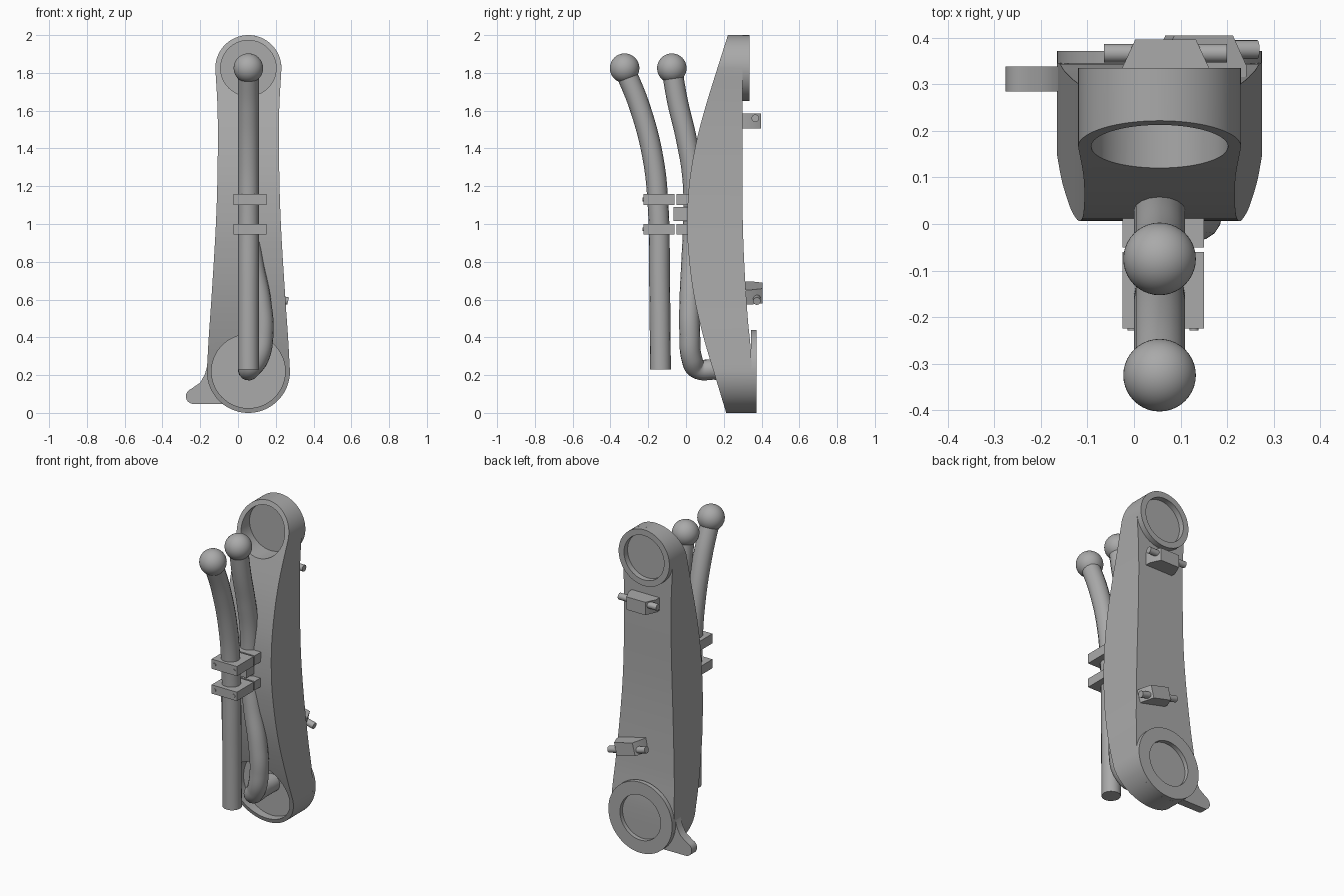
import bpy, bmesh, math
from mathutils import Matrix, Vector

old = bpy.data.objects.get("Cube")
if old:
    bpy.data.objects.remove(old, do_unlink=True)

CX = 0.055            # centre line of the arm
TOP_Z, TOP_R = 1.825, 0.175
LOW_Z, LOW_R = 0.22, 0.22

grey = bpy.data.materials.new("plain grey")
grey.use_nodes = True
GREY = (0.4, 0.4, 0.4, 1)
grey.diffuse_color = GREY
grey.node_tree.nodes["Principled BSDF"].inputs["Base Color"].default_value = GREY


def finish(name, bm, smooth=True):
    bmesh.ops.recalc_face_normals(bm, faces=bm.faces)
    mesh = bpy.data.meshes.new(name)
    bm.to_mesh(mesh)
    bm.free()
    mesh.materials.append(grey)
    ob = bpy.data.objects.new(name, mesh)
    bpy.context.collection.objects.link(ob)
    if smooth:
        shade(ob)
    return ob


def shade(ob):
    bpy.ops.object.select_all(action='DESELECT')
    ob.select_set(True)
    bpy.context.view_layer.objects.active = ob
    bpy.ops.object.shade_smooth_by_angle(angle=math.radians(30))


def curve_at(table, z):
    """Smooth interpolation through (z, value) pairs in rising z."""
    n = len(table)
    i = max(k for k in range(n - 1) if k == 0 or table[k][0] <= z)

    def slope(k):
        a, b = table[max(k - 1, 0)], table[min(k + 1, n - 1)]
        return (b[1] - a[1]) / (b[0] - a[0])
    (z0, v0), (z1, v1) = table[i], table[i + 1]
    h = z1 - z0
    t = (z - z0) / h
    return (v0 * (1 + 2 * t) * (1 - t) ** 2 + slope(i) * h * t * (1 - t) ** 2
            + v1 * t * t * (3 - 2 * t) - slope(i + 1) * h * t * t * (1 - t))


def prism(name, outline, lo, hi, place):
    """Extrude a 2D outline from lo to hi; place maps (u, v, depth) to xyz."""
    bm = bmesh.new()
    a, b = [[bm.verts.new(place(u, v, d)) for u, v in outline] for d in (lo, hi)]
    bm.faces.new(a)
    bm.faces.new(b)
    for i in range(len(a)):
        j = (i + 1) % len(a)
        bm.faces.new((a[i], a[j], b[j], b[i]))
    return finish(name, bm)


def box(name, x, y, z):
    return prism(name, [(x[0], y[0]), (x[1], y[0]), (x[1], y[1]), (x[0], y[1])],
                 z[0], z[1], lambda u, v, d: (u, v, d))


def rod(name, start, end, radius, segments=32):
    start, end = Vector(start), Vector(end)
    turn = (end - start).to_track_quat('Z', 'Y').to_matrix().to_4x4()
    bm = bmesh.new()
    bmesh.ops.create_cone(bm, cap_ends=True, segments=segments, radius1=radius,
                          radius2=radius, depth=(end - start).length,
                          matrix=Matrix.Translation((start + end) / 2) @ turn)
    return finish(name, bm)


def ring(name, z, outer, inner, y0, y1, n=64):
    bm = bmesh.new()
    loops = []
    for r, y in ((outer, y0), (outer, y1), (inner, y1), (inner, y0)):
        loops.append([bm.verts.new((CX + r * math.cos(a), y, z + r * math.sin(a)))
                      for a in (2 * math.pi * k / n for k in range(n))])
    for s in range(4):
        p, q = loops[s], loops[(s + 1) % 4]
        for k in range(n):
            m = (k + 1) % n
            bm.faces.new((p[k], p[m], q[m], q[k]))
    return finish(name, bm)


def tube(name, points, radius):
    data = bpy.data.curves.new(name, 'CURVE')
    data.dimensions = '3D'
    data.bevel_depth = radius
    data.bevel_resolution = 6
    data.resolution_u = 10
    data.use_fill_caps = True
    sp = data.splines.new('BEZIER')
    sp.bezier_points.add(len(points) - 1)
    for bp, co in zip(sp.bezier_points, points):
        bp.co = co
        bp.handle_left_type = bp.handle_right_type = 'AUTO'
    data.materials.append(grey)
    ob = bpy.data.objects.new(name, data)
    bpy.context.collection.objects.link(ob)
    bpy.ops.object.select_all(action='DESELECT')
    ob.select_set(True)
    bpy.context.view_layer.objects.active = ob
    bpy.ops.object.convert(target='MESH')
    shade(bpy.context.view_layer.objects.active)


# Arm body: rows of four corners lofted up the height
FRONT = [(0, .213), (.175, .16), (.41, .09), (.65, .037), (.89, .01), (1.05, .007),
         (1.24, .02), (1.45, .058), (1.63, .106), (1.9, .19), (2, .222)]
BACK = [(0, .345), (.3, .345), (.5, .327), (.8, .308), (1.05, .3), (1.4, .3), (2, .3)]
WIDTH = [(LOW_Z, LOW_R), (.4, .21), (.6, .196), (1, .172), (1.3, .163),
         (1.6, .163), (TOP_Z, TOP_R)]
CAP = 20
angles = [math.pi / 2 * k / CAP for k in range(CAP + 1)]
rows = [(LOW_Z - LOW_R * math.cos(a), max(LOW_R * math.sin(a), .002)) for a in angles]
for k in range(1, 40):
    z = LOW_Z + (TOP_Z - LOW_Z) * k / 40
    rows.append((z, curve_at(WIDTH, z)))
rows += [(TOP_Z + TOP_R * math.sin(a), max(TOP_R * math.cos(a), .002)) for a in angles]

bm = bmesh.new()
quads = []
for z, w in rows:
    f, b = curve_at(FRONT, z), curve_at(BACK, z)
    quads.append([bm.verts.new(c) for c in ((CX - w, f, z), (CX + w, f, z),
                                            (CX + w, b, z), (CX - w, b, z))])
for p, q in zip(quads, quads[1:]):
    for k in range(4):
        m = (k + 1) % 4
        bm.faces.new((p[k], p[m], q[m], q[k]))
bm.faces.new(quads[0])
bm.faces.new(quads[-1])
body = finish("arm_body", bm, smooth=False)

# Round pockets sunk into the front at both ends
for label, z, r, floor in (("upper", TOP_Z, .147, .245), ("lower", LOW_Z, .195, .255)):
    cutter = rod(label + "_pocket_cutter", (CX, -.3, z), (CX, floor, z), r, 64)
    cutter.hide_render = True
    cutter.hide_set(True)
    mod = body.modifiers.new(label + "_pocket", 'BOOLEAN')
    mod.object = cutter
    mod.operation = 'DIFFERENCE'
    mod.solver = 'EXACT'
bpy.ops.object.select_all(action='DESELECT')
body.select_set(True)
bpy.context.view_layer.objects.active = body
for mod in list(body.modifiers):
    bpy.ops.object.modifier_apply(modifier=mod.name)
for ob in [o for o in bpy.data.objects if o.name.endswith("_cutter")]:
    bpy.data.objects.remove(ob, do_unlink=True)
shade(body)

# Raised rims on the back
ring("upper_back_rim", TOP_Z, TOP_R, .138, .3, .335)
ring("lower_back_rim", LOW_Z, LOW_R, .14, .345, .372)

# Side lever at the foot
tip = [(-.235 + .041 * math.cos(a), .088 + .041 * math.sin(a))
       for a in (math.radians(110 + 16 * k) for k in range(11))]
lever = [(-.08, .046), (0, .1), (-.1, .3), (-.163, .25), (-.175, .205), (-.2, .16)] + tip
prism("foot_lever", lever, .285, .338, lambda u, v, d: (u, d, v))

# Two hoses with ball ends
tube("front_hose", [(CX, -.135, .23), (CX, -.14, .7), (CX, -.148, 1.1),
                    (CX, -.175, 1.35), (CX, -.245, 1.62), (CX, -.325, 1.82)], .055)
tube("rear_hose", [(CX, -.075, 1.82), (CX, -.045, 1.65), (CX, .002, 1.45), (CX, .035, 1.25),
                   (CX, .04, 1.02), (.08, .03, .8), (.122, .02, .58), (.133, .02, .42),
                   (.108, .03, .29), (.065, .06, .235), (CX, .15, .23), (CX, .26, .23)], .055)
for name, y in (("front_ball", -.325), ("rear_ball", -.075)):
    bm = bmesh.new()
    bmesh.ops.create_uvsphere(bm, u_segments=40, v_segments=24, radius=.078,
                              matrix=Matrix.Translation((CX, y, 1.825)))
    finish(name, bm)

# Hose clamps with bolt heads
for label, z0, z1 in (("upper", 1.1, 1.16), ("lower", .945, 1.0)):
    box(label + "_front_clamp", (-.025, .15), (-.225, -.06), (z0, z1))
    box(label + "_rear_clamp", (-.025, .15), (-.05, .03), (z0, z1))
    for side, x in (("right", -.004), ("left", .129)):
        zc = (z0 + z1) / 2
        rod(f"{label}_{side}_bolt", (x, -.229, zc), (x, -.22, zc), .01, 16)
box("clamp_spacer", (.005, .105), (-.065, .03), (1.015, 1.09))


# Latches on the back: tapered block with a cross pin
def latch(label, x, y, z, pin_dz, tilt):
    outline = [(-.095, -.06), (-.095, .03), (-.065, .095), (.065, .095), (.095, .03), (.095, -.06)]
    parts = [prism(label + "_latch_block", outline, -.04, .04, lambda u, v, d: (u, v, d)),
             rod(label + "_latch_pin", (-.132, .065, pin_dz), (.132, .065, pin_dz), .02, 24)]
    for ob in parts:
        ob.data.transform(Matrix.Translation((x, y, z)) @ Matrix.Rotation(tilt, 4, 'Y'))


latch("upper", .068, .302, 1.545, .015, 0)
latch("lower", .14, .31, .635, -.012, math.radians(14))
